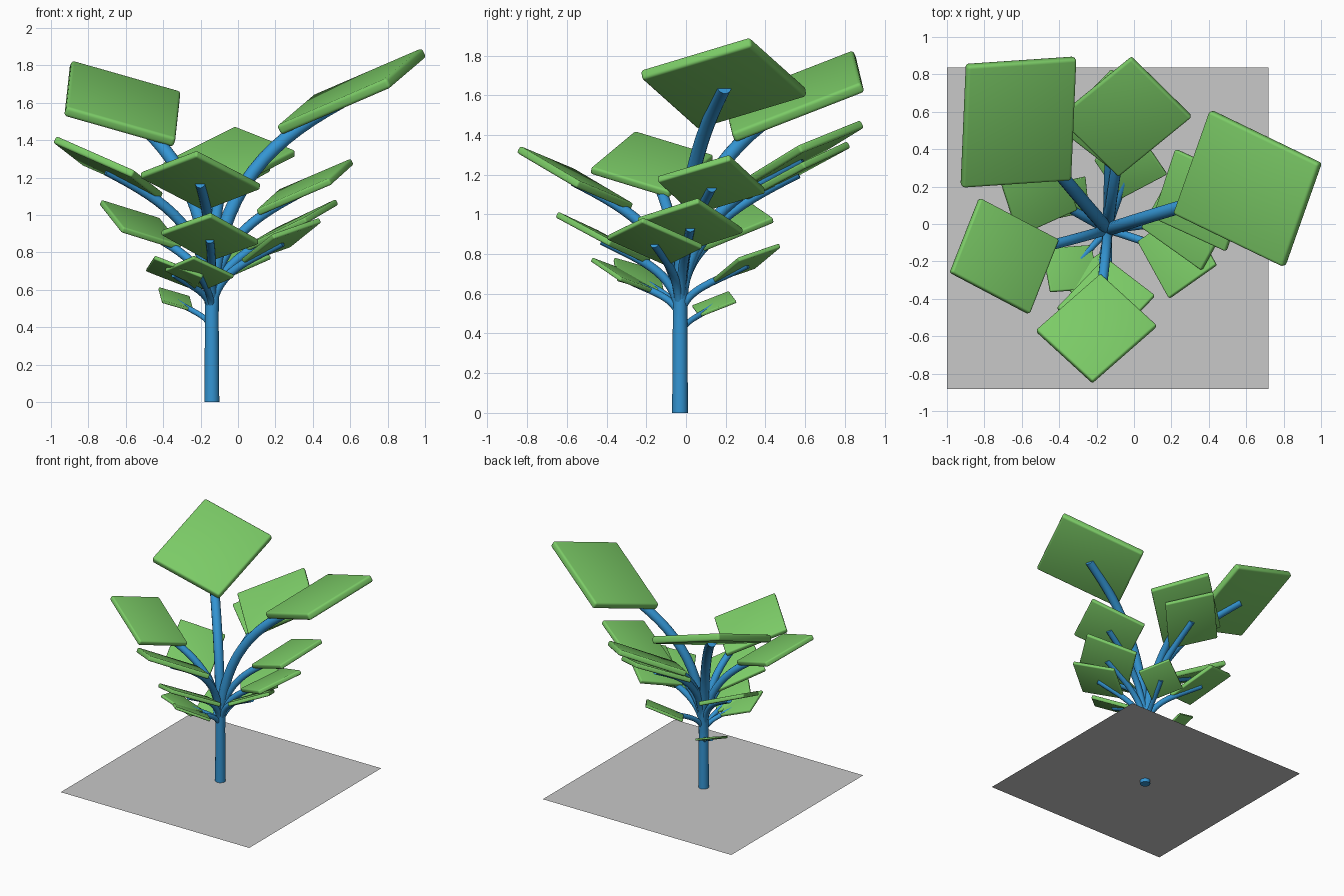
import bpy, bmesh, math
from mathutils import Vector, Matrix

if "Cube" in bpy.data.objects:
    bpy.data.objects.remove(bpy.data.objects["Cube"])


def material(name, rgb):
    m = bpy.data.materials.new(name)
    m.diffuse_color = (*rgb, 1)
    m.use_nodes = True
    m.node_tree.nodes["Principled BSDF"].inputs["Base Color"].default_value = m.diffuse_color
    return m


GREEN = material("leaf green", (0.20, 0.60, 0.135))
BLUE = material("stem blue", (0.034, 0.30, 0.65))
GREY = material("ground grey", (0.58, 0.58, 0.58))

STEM = Vector((-0.14, -0.03, 0))
TILT = math.radians(27)    # every leaf rises outwards by this angle
TWIST = math.radians(37)   # leaf's long edge is turned from the slope
RATIO = 0.87               # short edge / long edge


def add_object(name, bm, mat):
    me = bpy.data.meshes.new(name)
    bm.to_mesh(me)
    bm.free()
    me.materials.append(mat)
    ob = bpy.data.objects.new(name, me)
    bpy.context.collection.objects.link(ob)
    return ob


def smooth(ob, angle=40):
    bpy.ops.object.select_all(action='DESELECT')
    ob.select_set(True)
    bpy.context.view_layer.objects.active = ob
    bpy.ops.object.shade_smooth_by_angle(angle=math.radians(angle))


def leaf(i, top_centre, size):
    """Rounded plate; returns the point where its branch meets it."""
    out = Vector(top_centre) - STEM
    az = math.atan2(out.y, out.x) - math.radians(2)
    a = Vector((math.cos(TILT) * math.cos(az), math.cos(TILT) * math.sin(az), math.sin(TILT)))
    p = Vector((-math.sin(az), math.cos(az), 0))
    n = a.cross(p)
    u = a * math.cos(TWIST) - p * math.sin(TWIST)
    v = a * math.sin(TWIST) + p * math.cos(TWIST)
    thick = 0.08 * size
    centre = Vector(top_centre) - n * thick / 2
    bm = bmesh.new()
    bmesh.ops.create_cube(bm, size=1)
    bmesh.ops.scale(bm, vec=(size, size * RATIO, thick), verts=bm.verts)
    bmesh.ops.bevel(bm, geom=bm.edges[:], offset=thick * 0.3, segments=3,
                    profile=0.5, affect='EDGES')
    rot = Matrix((u, v, n)).transposed().to_4x4()
    bm.transform(Matrix.Translation(centre) @ rot)
    smooth(add_object(f"leaf_{i}", bm, GREEN), 60)
    return centre - n * thick * 0.4, a


def branch(i, tip, slope, radius):
    """Tube leaving the trunk upright and bending out along the leaf slope."""
    z0 = min(0.45, 0.65 * tip.z)
    reach = math.hypot(tip.x - STEM.x, tip.y - STEM.y)
    start = STEM + Vector((0, 0, z0))
    cu = bpy.data.curves.new("branch_path", 'CURVE')
    cu.dimensions = '3D'
    cu.bevel_depth = radius
    cu.bevel_resolution = 4
    cu.resolution_u = 16
    cu.use_fill_caps = True
    sp = cu.splines.new('BEZIER')
    sp.bezier_points.add(1)
    b0, b1 = sp.bezier_points
    for b in (b0, b1):
        b.handle_left_type = b.handle_right_type = 'FREE'
    b0.co = start
    b0.handle_left = start - Vector((0, 0, 0.1))
    b0.handle_right = start + Vector((0, 0, 0.6 * max(tip.z - z0, 0.1)))
    b1.co = tip
    b1.handle_left = tip - slope * (0.55 * reach / math.cos(TILT))
    b1.handle_right = tip + slope * 0.1
    tmp = bpy.data.objects.new("branch_path", cu)
    bpy.context.collection.objects.link(tmp)
    bpy.context.view_layer.update()
    me = bpy.data.meshes.new_from_object(tmp.evaluated_get(bpy.context.evaluated_depsgraph_get()))
    bpy.data.objects.remove(tmp)
    bm = bmesh.new()
    bm.from_mesh(me)
    smooth(add_object(f"branch_{i}", bm, BLUE))


# Ground sheet
bm = bmesh.new()
bmesh.ops.create_grid(bm, x_segments=1, y_segments=1, size=0.86)
bmesh.ops.translate(bm, vec=(-0.14, -0.022, 0.03), verts=bm.verts)
add_object("ground_sheet", bm, GREY)

# Trunk
bm = bmesh.new()
bmesh.ops.create_cone(bm, cap_ends=True, segments=24, radius1=0.04, radius2=0.036, depth=0.52)
bmesh.ops.translate(bm, vec=STEM + Vector((0, 0, 0.26)), verts=bm.verts)
smooth(add_object("trunk", bm, BLUE))

# Leaves: centre of the top face, long edge
LEAVES = [
    ((0.595, 0.187, 1.685), 0.70),
    ((-0.61, 0.535, 1.62), 0.70),
    ((-0.05, 0.565, 1.315), 0.54),
    ((-0.685, -0.17, 1.27), 0.51),
    ((-0.20, -0.55, 1.20), 0.49),
    ((0.35, 0.125, 1.165), 0.46),
    ((-0.12, 0.55, 1.235), 0.45),
    ((0.28, 0.02, 0.96), 0.42),
    ((-0.515, 0.185, 0.96), 0.41),
    ((-0.15, -0.41, 0.895), 0.40),
    ((0.225, -0.155, 0.875), 0.37),
    ((-0.02, 0.30, 0.765), 0.30),
    ((-0.205, -0.31, 0.70), 0.28),
    ((-0.335, -0.235, 0.70), 0.28),
    ((-0.33, 0.14, 0.555), 0.20),
]
for i, (c, size) in enumerate(LEAVES, 1):
    tip, slope = leaf(i, c, size)
    branch(i, tip, slope, 0.006 + 0.043 * size)
